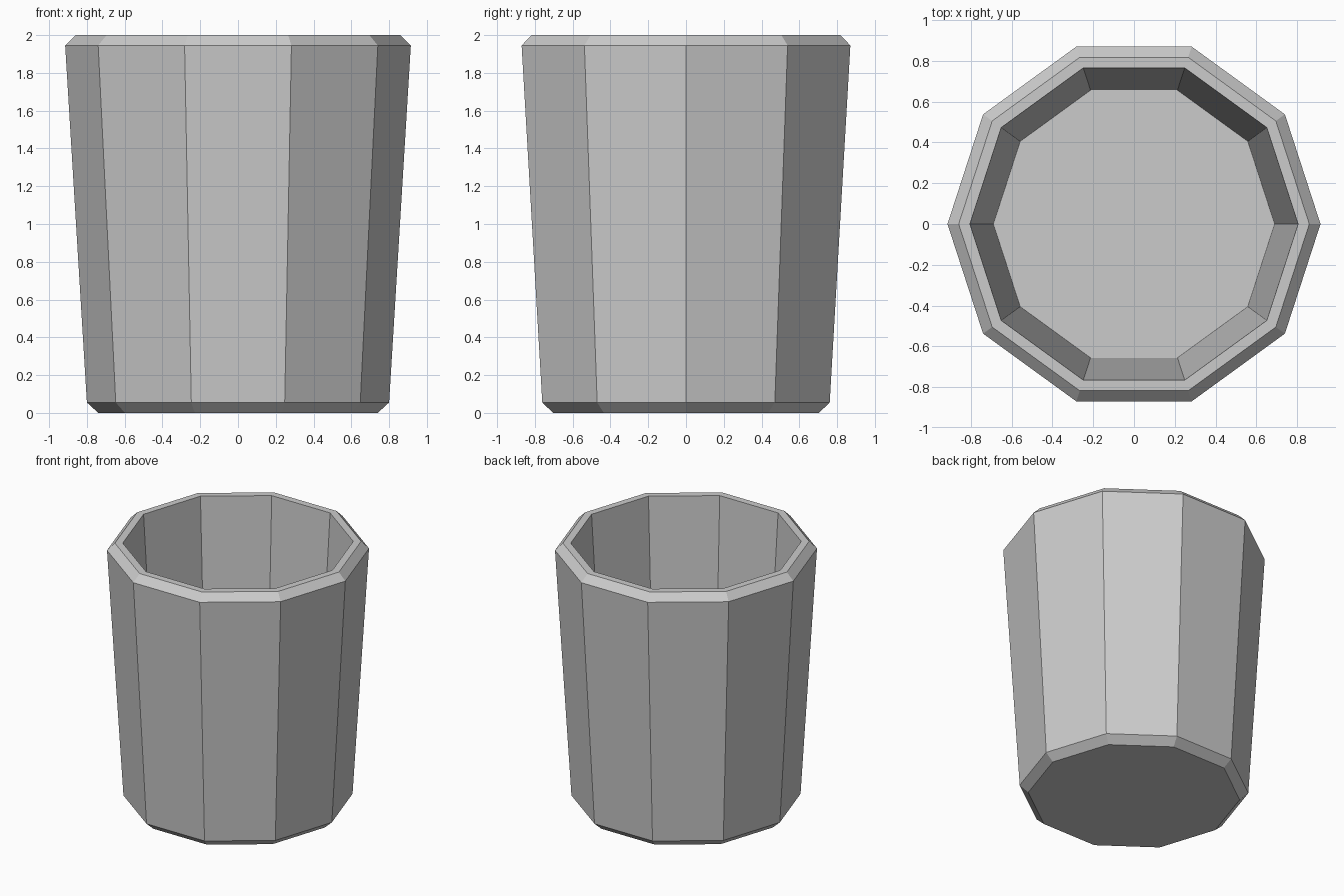
import bpy
import bmesh
from math import cos, sin, tau

if "Cube" in bpy.data.objects:
    bpy.data.objects.remove(bpy.data.objects["Cube"], do_unlink=True)

SIDES = 10


def make_material(name, colour):
    mat = bpy.data.materials.new(name)
    mat.use_nodes = True
    mat.diffuse_color = colour
    mat.node_tree.nodes["Principled BSDF"].inputs["Base Color"].default_value = colour
    return mat


def lathe(name, profile, mat):
    """Spin (radius, height) points into a flat-sided solid with capped ends."""
    bm = bmesh.new()
    rings = [[bm.verts.new((r * cos(tau * i / SIDES), r * sin(tau * i / SIDES), z))
              for i in range(SIDES)] for r, z in profile]
    for low, high in zip(rings, rings[1:]):
        for i in range(SIDES):
            j = (i + 1) % SIDES
            bm.faces.new((low[i], low[j], high[j], high[i]))
    bm.faces.new(rings[0][::-1])
    bm.faces.new(rings[-1])
    bmesh.ops.recalc_face_normals(bm, faces=bm.faces)
    mesh = bpy.data.meshes.new(name)
    bm.to_mesh(mesh)
    bm.free()
    mesh.materials.append(mat)
    obj = bpy.data.objects.new(name, mesh)
    bpy.context.collection.objects.link(obj)
    return obj


grey = make_material("plain grey", (0.6, 0.6, 0.6, 1))

# Tapered cup: bevelled foot, wall, bevelled rim, then down the inside to the floor
lathe("cup", [(0.74, 0), (0.80, 0.055), (0.915, 1.945), (0.86, 2),
              (0.805, 2), (0.69, 0.11)], grey)
